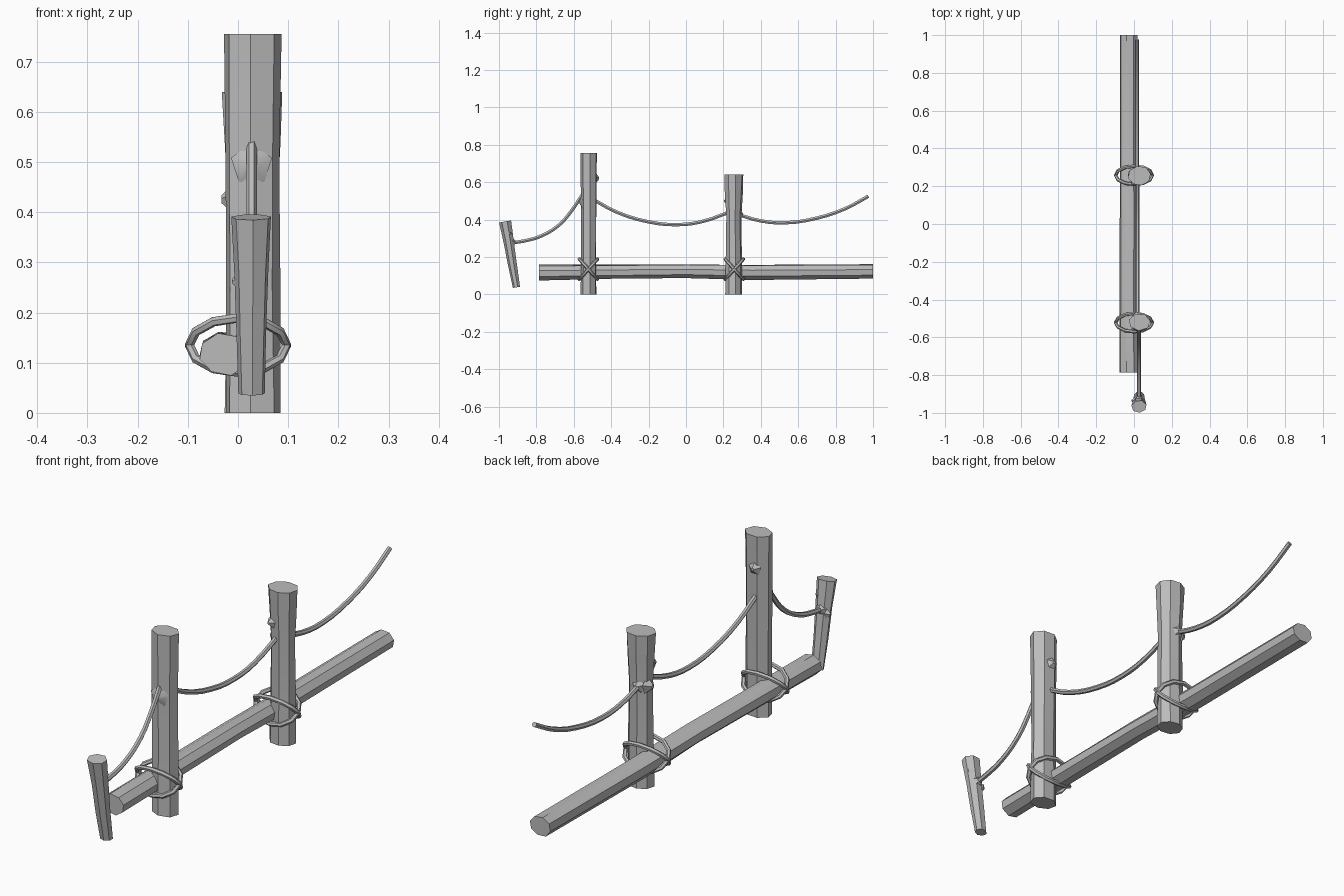
import bpy, bmesh, math, random
from mathutils import Vector

cube = bpy.data.objects.get("Cube")
if cube:
    bpy.data.objects.remove(cube, do_unlink=True)
random.seed(4)

grey = bpy.data.materials.new("weathered_grey")
grey.use_nodes = True
colour = (0.5, 0.5, 0.5, 1)
grey.diffuse_color = colour
grey.node_tree.nodes["Principled BSDF"].inputs["Base Color"].default_value = colour


def finish(obj, angle=35):
    """Assign the material and shade with sharp creases."""
    obj.data.materials.clear()
    obj.data.materials.append(grey)
    bpy.ops.object.select_all(action="DESELECT")
    obj.select_set(True)
    bpy.context.view_layer.objects.active = obj
    bpy.ops.object.shade_smooth_by_angle(angle=math.radians(angle))


def timber(name, stations, sides, u, v, phase=0, wobble=0.002):
    """Loft a rough-hewn pole through (centre, radius_u, radius_v) stations."""
    u, v = Vector(u), Vector(v)
    bm = bmesh.new()
    rings = []
    for centre, ru, rv in stations:
        ring = []
        for i in range(sides):
            a = phase + math.tau * i / sides
            j = random.uniform(-wobble, wobble)
            p = Vector(centre) + u * math.cos(a) * (ru + j) + v * math.sin(a) * (rv + j)
            ring.append(bm.verts.new(p))
        rings.append(ring)
    for low, high in zip(rings, rings[1:]):
        for i in range(sides):
            k = (i + 1) % sides
            bm.faces.new((low[i], low[k], high[k], high[i]))
    bm.faces.new(rings[0])
    bm.faces.new(rings[-1])
    bmesh.ops.recalc_face_normals(bm, faces=bm.faces)
    mesh = bpy.data.meshes.new(name)
    bm.to_mesh(mesh)
    bm.free()
    obj = bpy.data.objects.new(name, mesh)
    bpy.context.collection.objects.link(obj)
    finish(obj)


def rope(name, points, radius, closed=False):
    """Round cord along points, turned into a mesh."""
    curve = bpy.data.curves.new(name, "CURVE")
    curve.dimensions = "3D"
    curve.bevel_depth = radius
    curve.bevel_resolution = 1
    curve.resolution_u = 3
    curve.use_fill_caps = True
    if closed:
        spline = curve.splines.new("POLY")
        spline.points.add(len(points) - 1)
        for s, p in zip(spline.points, points):
            s.co = (*p, 1)
        spline.use_cyclic_u = True
    else:
        spline = curve.splines.new("BEZIER")
        spline.bezier_points.add(len(points) - 1)
        for s, p in zip(spline.bezier_points, points):
            s.co = p
            s.handle_left_type = s.handle_right_type = "AUTO"
    obj = bpy.data.objects.new(name, curve)
    bpy.context.collection.objects.link(obj)
    bpy.ops.object.select_all(action="DESELECT")
    obj.select_set(True)
    bpy.context.view_layer.objects.active = obj
    bpy.ops.object.convert(target="MESH")
    finish(bpy.context.object, 40)


def knot(name, point, direction, size=0.035, height=0.03):
    """Low pointed stub growing out of a pole."""
    bpy.ops.mesh.primitive_cone_add(vertices=5, radius1=size, radius2=size * 0.25,
                                    depth=height, location=point)
    obj = bpy.context.object
    obj.name = name
    obj.rotation_euler = Vector(direction).to_track_quat("Z", "Y").to_euler()
    finish(obj)


X, Y, Z = (1, 0, 0), (0, 1, 0), (0, 0, 1)

# Upright posts
timber("front_post", [((0.029, -0.52, z), rx, ry) for z, rx, ry in
       [(0, 0.057, 0.044), (0.25, 0.055, 0.042), (0.5, 0.055, 0.043), (0.755, 0.058, 0.045)]],
       7, X, Y, 0.15)
timber("back_post", [((0.029, 0.255, z), rx, ry) for z, rx, ry in
       [(0, 0.055, 0.046), (0.2, 0.053, 0.043), (0.42, 0.052, 0.041),
        (0.54, 0.057, 0.048), (0.64, 0.061, 0.053)]], 8, X, Y, 0.2)

# Leaning end stake
timber("leaning_stake", [((0.027, y, z), rx, ry) for y, z, rx, ry in
       [(-0.906, 0.038, 0.027, 0.02), (-0.928, 0.16, 0.03, 0.025),
        (-0.947, 0.28, 0.034, 0.028), (-0.966, 0.39, 0.041, 0.034)]],
       7, X, (0, 0.985, 0.17), 0.3, 0.001)

# Long low rail
timber("rail_log", [((-0.027, y, z), rx, rz) for y, z, rx, rz in
       [(-0.785, 0.117, 0.052, 0.042), (-0.35, 0.122, 0.051, 0.04), (0, 0.125, 0.049, 0.037),
        (0.35, 0.119, 0.05, 0.042), (1.0, 0.123, 0.05, 0.041)]], 8, X, Z, 0.25)

# Sagging handrail ropes
spans = {
    "front_rope": (0.027, [(-0.94, 0.275), (-0.87, 0.285), (-0.78, 0.31),
                           (-0.68, 0.37), (-0.61, 0.45), (-0.55, 0.54)]),
    "middle_rope": (0.019, [(-0.5, 0.51), (-0.37, 0.44), (-0.2, 0.388),
                            (-0.05, 0.373), (0.08, 0.388), (0.24, 0.443)]),
    "back_rope": (0.017, [(0.27, 0.43), (0.4, 0.393), (0.53, 0.383),
                          (0.7, 0.408), (0.85, 0.458), (0.975, 0.525)]),
}
for name, (x, path) in spans.items():
    rope(name, [(x, y, z) for y, z in path], 0.0105)

# Crossed lashings binding the rail to each post
for label, y0 in (("front", -0.522), ("back", 0.258)):
    for side, tilt in (("rising", 1), ("falling", -1)):
        loop = []
        for i in range(12):
            a = math.tau * i / 12
            d = math.sin(a) * 0.054
            loop.append((math.cos(a) * 0.097, y0 + d * 0.9, 0.135 + tilt * d))
        rope(f"{label}_{side}_lashing", loop, 0.0095, True)

# Knots and branch stubs
knot("front_post_rope_knot", (0.027, -0.562, 0.495), (0, -1, 0), 0.043, 0.015)
knot("front_post_stub", (0.02, -0.474, 0.62), (0, 1, 0), 0.03, 0.016)
knot("back_post_side_stub", (-0.02, 0.265, 0.425), (-1, 0, 0), 0.036, 0.025)
knot("back_post_rope_knot", (0.019, 0.297, 0.425), (0, 1, 0), 0.03, 0.016)
knot("back_post_front_stub", (0.0, 0.215, 0.5), (-0.4, -1, 0), 0.028, 0.02)
knot("stake_rope_knot", (0.027, -0.918, 0.278), (0, 1, 0.1), 0.026, 0.018)
knot("stake_left_stub", (0.054, -0.945, 0.325), (1, 0, 0.2), 0.018, 0.016)
knot("stake_right_stub", (-0.004, -0.935, 0.262), (-1, 0, 0), 0.02, 0.016)
